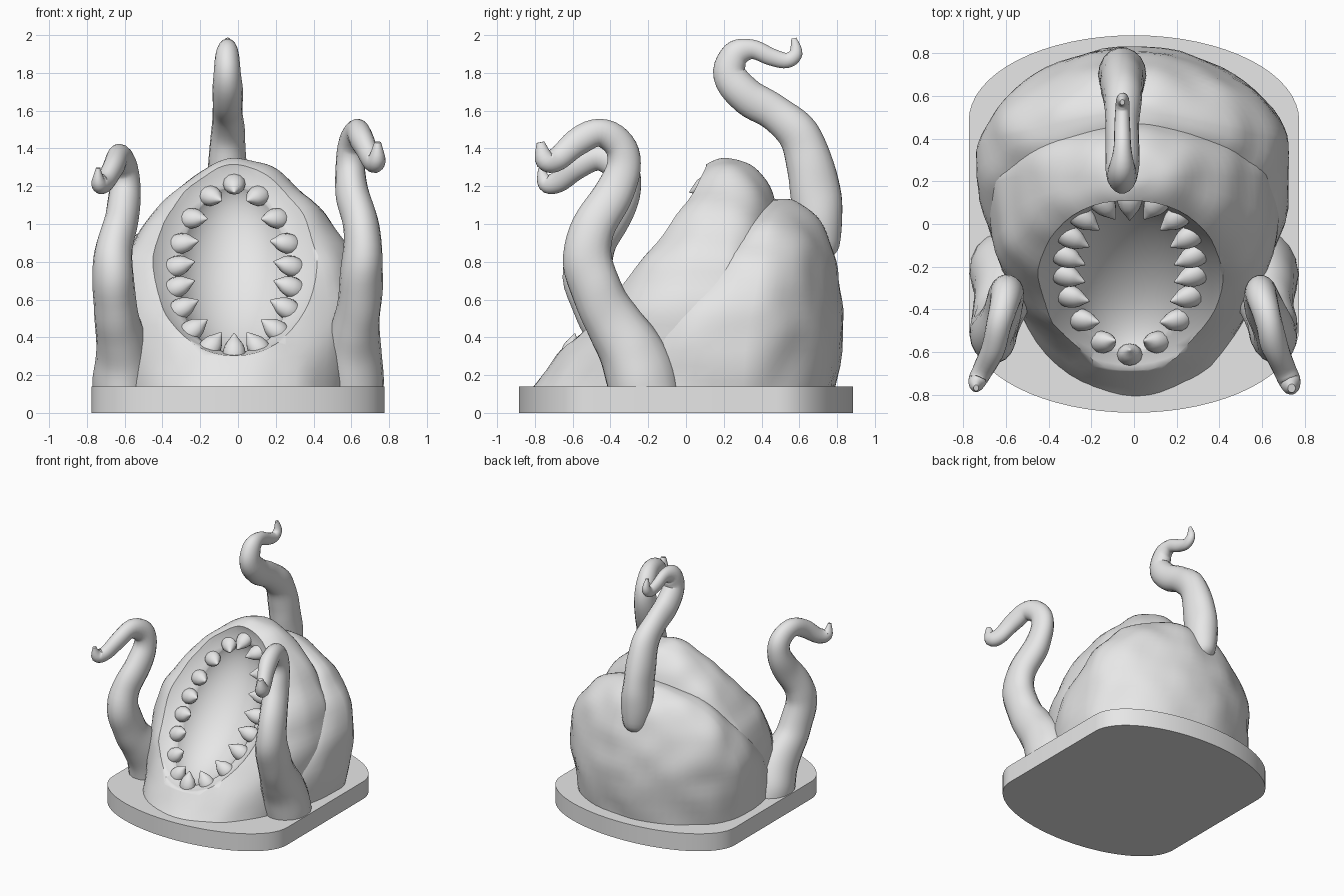
import bpy
import bmesh
from math import sin, cos, pi, tau, radians
from mathutils import Vector, Matrix, noise

old = bpy.data.objects.get("Cube")
if old:
    bpy.data.objects.remove(old, do_unlink=True)

grey = bpy.data.materials.new("plain grey")
grey.use_nodes = True
grey.diffuse_color = (0.8, 0.8, 0.8, 1)
grey.node_tree.nodes["Principled BSDF"].inputs["Base Color"].default_value = (0.8, 0.8, 0.8, 1)


def spline(points, steps):
    """Catmull-Rom interpolation through tuples of numbers."""
    out = []
    last = len(points) - 1
    for i in range(last):
        quad = [points[min(max(i + k, 0), last)] for k in (-1, 0, 1, 2)]
        for s in range(steps):
            t = s / steps
            out.append([b + 0.5 * t * (c - a + t * (2 * a - 5 * b + 4 * c - d
                        + t * (3 * (b - c) + d - a))) for a, b, c, d in zip(*quad)])
    out.append(list(points[last]))
    return out


def ring(centre, a, b, n):
    return [centre + a * cos(tau * k / n) + b * sin(tau * k / n) for k in range(n)]


def loft(name, rings, bumps=0.0):
    """Skin a row of rings and cap both ends."""
    bm = bmesh.new()
    rows = [[bm.verts.new(p) for p in r] for r in rings]
    n = len(rows[0])
    for low, high in zip(rows, rows[1:]):
        for k in range(n):
            j = (k + 1) % n
            bm.faces.new((low[k], low[j], high[j], high[k]))
    bm.faces.new(rows[0])
    bm.faces.new(rows[-1])
    bmesh.ops.recalc_face_normals(bm, faces=bm.faces)
    bm.normal_update()
    for v in bm.verts:
        v.co += v.normal * noise.noise(v.co * 5) * bumps
    mesh = bpy.data.meshes.new(name)
    bm.to_mesh(mesh)
    bm.free()
    mesh.materials.append(grey)
    obj = bpy.data.objects.new(name, mesh)
    bpy.context.collection.objects.link(obj)
    return obj


def activate(obj):
    bpy.ops.object.select_all(action='DESELECT')
    obj.select_set(True)
    bpy.context.view_layer.objects.active = obj


def shade(obj, angle=45):
    activate(obj)
    bpy.ops.object.shade_smooth_by_angle(angle=radians(angle))


# Plinth with straight sides and elliptical ends
outline = []
for end in (1, -1):
    for k in range(33):
        a = pi * k / 32
        outline.append((0.775 * cos(a) * end, (0.485 + 0.4 * sin(a)) * end))
plinth = loft("plinth", [[Vector((x, y, z)) for x, y in outline] for z in (0, 0.14)])
shade(plinth, 30)

# Mouth frame: centre, length along the slanted face, outward direction
MOUTH = Vector((-0.02, -0.28, 0.79))
ACROSS = Vector((1, 0, 0))
ALONG = Vector((0, 0.63, 0.775))
OUT = Vector((0, -0.775, 0.63))
HALF_W, HALF_L = 0.315, 0.585


def carve(obj, scales, lift):
    """Cut an ellipsoid, lifted off the face, out of a closed body."""
    bpy.ops.mesh.primitive_uv_sphere_add(segments=48, ring_count=32)
    cutter = bpy.context.object
    cutter.hide_render = True
    cutter.data.materials.append(grey)
    frame = Matrix([v * s for v, s in zip((ACROSS, ALONG, OUT), scales)]).transposed()
    cutter.data.transform(Matrix.Translation(MOUTH + OUT * lift) @ frame.to_4x4())
    mod = obj.modifiers.new("mouth", 'BOOLEAN')
    mod.operation = 'DIFFERENCE'
    mod.object = cutter
    activate(obj)
    bpy.ops.object.modifier_apply(modifier="mouth")
    bpy.data.objects.remove(cutter, do_unlink=True)


def mound(name, sections, taper):
    """Sections are height, middle y, front y, back y, half width, front power."""
    rings = []
    for z, mid, front, back, w, blunt in spline(sections, 4):
        pts = []
        for k in range(64):
            a = tau * k / 64
            if sin(a) > 0:
                y = mid + (back - mid) * sin(a) ** taper
            else:
                y = mid - (mid - front) * abs(sin(a)) ** blunt
            pts.append(Vector((w * cos(a), y, z)))
        rings.append(pts)
    return loft(name, rings, bumps=0.02)


# Gaping head: a shallow dish between the lips, then the throat
head = mound("head", [
    (0.12, 0.2, -0.82, 0.5, 0.64, 0.85), (0.36, 0.2, -0.65, 0.5, 0.665, 0.72),
    (0.56, 0.2, -0.5, 0.5, 0.675, 0.6), (0.75, 0.2, -0.36, 0.5, 0.64, 0.52),
    (0.9, 0.22, -0.24, 0.5, 0.56, 0.5), (1.05, 0.22, -0.12, 0.49, 0.46, 0.55),
    (1.2, 0.22, 0.0, 0.44, 0.31, 0.65), (1.3, 0.22, 0.08, 0.36, 0.18, 0.8),
    (1.34, 0.22, 0.16, 0.29, 0.08, 1), (1.35, 0.22, 0.21, 0.23, 0.01, 1)], 1)
carve(head, (0.51, 0.7, 0.34), 0.15)
carve(head, (HALF_W + 0.01, HALF_L - 0.01, 0.3), 0)
shade(head, 60)

# Hump that wraps round the back of the head
hump = mound("back_hump", [
    (0.12, 0.3, -0.55, 0.79, 0.7, 0.7), (0.4, 0.32, -0.4, 0.83, 0.735, 0.7),
    (0.6, 0.36, -0.2, 0.825, 0.725, 0.7), (0.8, 0.4, 0.03, 0.79, 0.65, 0.7),
    (0.95, 0.43, 0.2, 0.74, 0.52, 0.7), (1.06, 0.47, 0.32, 0.67, 0.36, 0.7),
    (1.12, 0.51, 0.42, 0.59, 0.17, 0.7), (1.13, 0.52, 0.5, 0.54, 0.02, 0.7)], 1.2)
carve(hump, (HALF_W + 0.12, HALF_L + 0.08, 0.4), 0)
shade(hump)

# Teeth spaced evenly round the mouth, leaning inwards
TEETH = 18
for k in range(TEETH):
    s = tau * k / TEETH + pi / 2
    a = s - 0.15 * sin(2 * s)
    spoke = ACROSS * HALF_W * cos(a) + ALONG * HALF_L * sin(a)
    normal = (ACROSS * cos(a) / HALF_W + ALONG * sin(a) / HALF_L).normalized()
    root = MOUTH + spoke - OUT * (0.045 + 0.07 * abs(cos(a)))
    heading = (OUT * 0.5 - normal).normalized()
    side = normal.cross(OUT).normalized()
    thick = heading.cross(side)
    profile = spline([(-0.05, 0.045), (0.0, 0.06), (0.05, 0.05), (0.085, 0.026), (0.115, 0.004)], 3)
    tooth = loft(f"tooth_{k + 1}", [ring(root + heading * d, side * r, thick * r * 0.85, 12)
                                    for d, r in profile])
    shade(tooth, 60)


# Tentacles: points are x, y, z, radius
def tentacle(name, points, flatten):
    path = spline(points, 5)
    centres = [Vector(p[:3]) for p in path]
    rings = []
    last = len(path) - 1
    for i, p in enumerate(path):
        along = (centres[min(i + 1, last)] - centres[max(i - 1, 0)]).normalized()
        up = along.cross(ACROSS).normalized()
        side = up.cross(along)
        rings.append(ring(centres[i], side * p[3] * flatten, up * p[3], 18))
    shade(loft(name, rings, bumps=0.012), 60)


arm = [(0.61, -0.215, 0.05, 0.185), (0.61, -0.235, 0.18, 0.19), (0.61, -0.29, 0.32, 0.175),
       (0.625, -0.375, 0.46, 0.15), (0.645, -0.455, 0.6, 0.135),
       (0.66, -0.52, 0.8, 0.13), (0.65, -0.49, 0.98, 0.115), (0.615, -0.39, 1.15, 0.105),
       (0.595, -0.33, 1.3, 0.09), (0.6, -0.35, 1.42, 0.085), (0.63, -0.46, 1.485, 0.075),
       (0.66, -0.58, 1.43, 0.068), (0.705, -0.68, 1.345, 0.058), (0.735, -0.745, 1.34, 0.05),
       (0.74, -0.77, 1.43, 0.018)]
tentacle("left_tentacle", arm, 0.85)
tentacle("right_tentacle", [(-x, y, z * 0.91, r) for x, y, z, r in arm], 0.85)

tail = [(0.72, 0.8, 0.03), (0.71, 0.87, 0.11), (0.69, 1.1, 0.135), (0.66, 1.3, 0.122),
        (0.6, 1.47, 0.112), (0.47, 1.59, 0.1), (0.33, 1.67, 0.095), (0.23, 1.79, 0.085),
        (0.26, 1.895, 0.075), (0.35, 1.925, 0.055), (0.45, 1.885, 0.05),
        (0.535, 1.865, 0.045), (0.58, 1.905, 0.038), (0.57, 1.985, 0.015)]
tentacle("back_tentacle", [(-0.055, y, z, r) for y, z, r in tail], 0.82)
